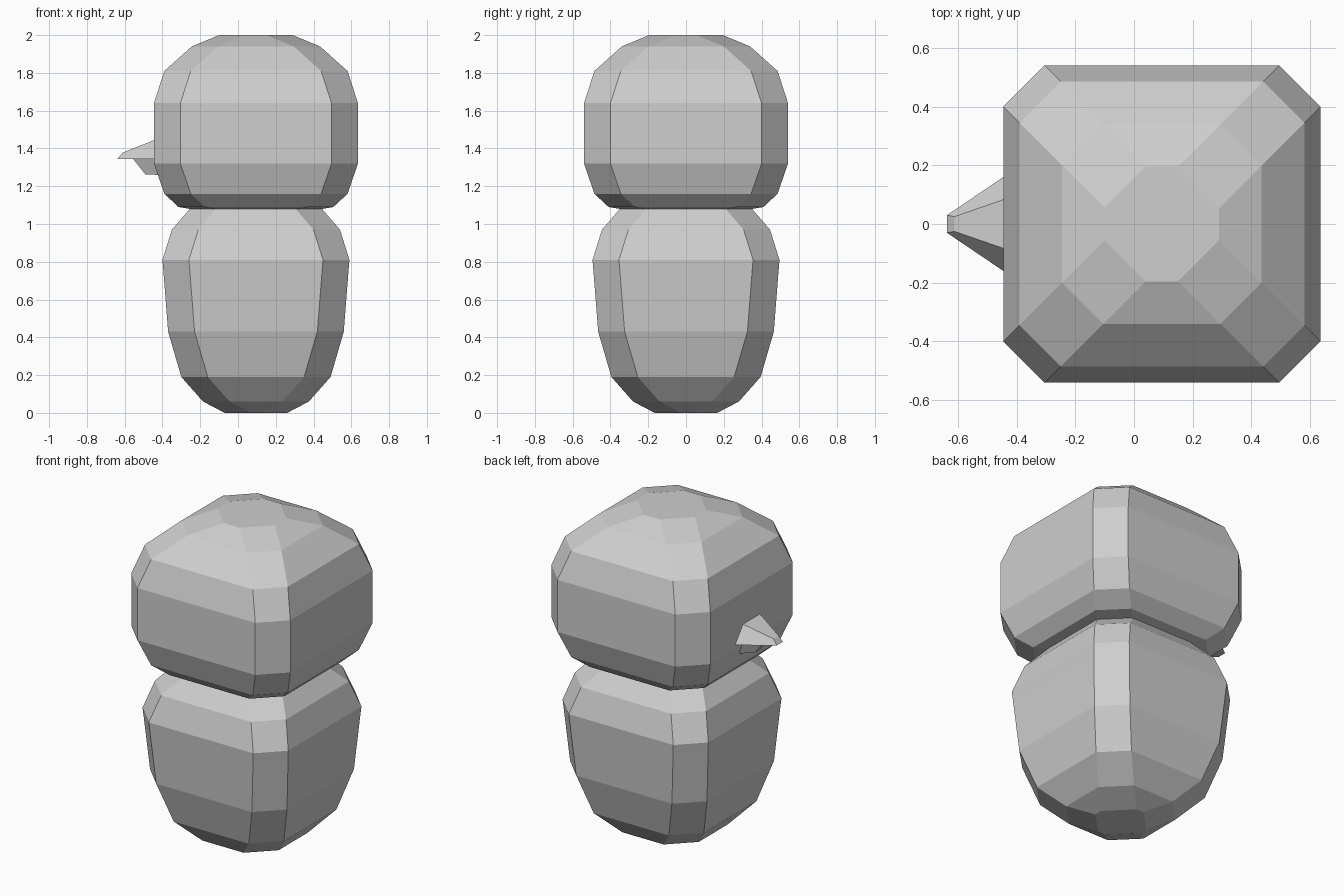
import bpy, bmesh

cube = bpy.data.objects.get("Cube")
if cube:
    bpy.data.objects.remove(cube, do_unlink=True)

grey = bpy.data.materials.new("light_grey")
grey.use_nodes = True
grey.diffuse_color = (0.62, 0.62, 0.62, 1)
grey.node_tree.nodes["Principled BSDF"].inputs["Base Color"].default_value = grey.diffuse_color

CENTRE = 0.095   # body axis, offset because the beak sticks out
CUT = 0.14       # width of the chamfered corners


def loft(name, rings):
    """Flat-shaded skin through rings of points, capped at both ends."""
    bm = bmesh.new()
    loops = [[bm.verts.new(p) for p in ring] for ring in rings]
    n = len(loops[0])
    for low, high in zip(loops, loops[1:]):
        for i in range(n):
            j = (i + 1) % n
            bm.faces.new((low[i], low[j], high[j], high[i]))
    bm.faces.new(loops[0][::-1])
    bm.faces.new(loops[-1])
    bmesh.ops.recalc_face_normals(bm, faces=bm.faces)
    mesh = bpy.data.meshes.new(name)
    bm.to_mesh(mesh)
    bm.free()
    mesh.materials.append(grey)
    obj = bpy.data.objects.new(name, mesh)
    bpy.context.collection.objects.link(obj)
    return obj


def octagon(z, h):
    """Square ring of half width h with chamfered corners."""
    f = h - CUT
    pts = [(h, -f), (h, f), (f, h), (-f, h), (-h, f), (-h, -f), (-f, -h), (f, -h)]
    return [(CENTRE + x, y, z) for x, y in pts]


def section(x_low, y_low, z_low, x_high, y_high, z_high):
    """Trapezoid cross-section of the beak, symmetric in y."""
    return [(x_low, -y_low, z_low), (x_low, y_low, z_low),
            (x_high, y_high, z_high), (x_high, -y_high, z_high)]


# Body: height and half width of each ring
body = [(0, .165), (.06, .28), (.19, .395), (.43, .465), (.75, .49),
        (.81, .495), (.97, .445), (1.08, .35), (1.12, .3)]
loft("body", [octagon(z, h) for z, h in body])

# Head
head = [(1.08, .35), (1.09, .41), (1.16, .485), (1.32, .54), (1.64, .54),
        (1.81, .485), (1.94, .34), (2, .195)]
loft("head", [octagon(z, h) for z, h in head])

# Beak halves, running from inside the head to the tip
loft("upper_beak", [section(-.43, .17, 1.345, -.43, .088, 1.45),
                    section(-.637, .03, 1.345, -.612, .025, 1.377)])
loft("lower_beak", [section(-.41, .1, 1.26, -.41, .12, 1.35),
                    section(-.49, .03, 1.262, -.56, .03, 1.35)])
